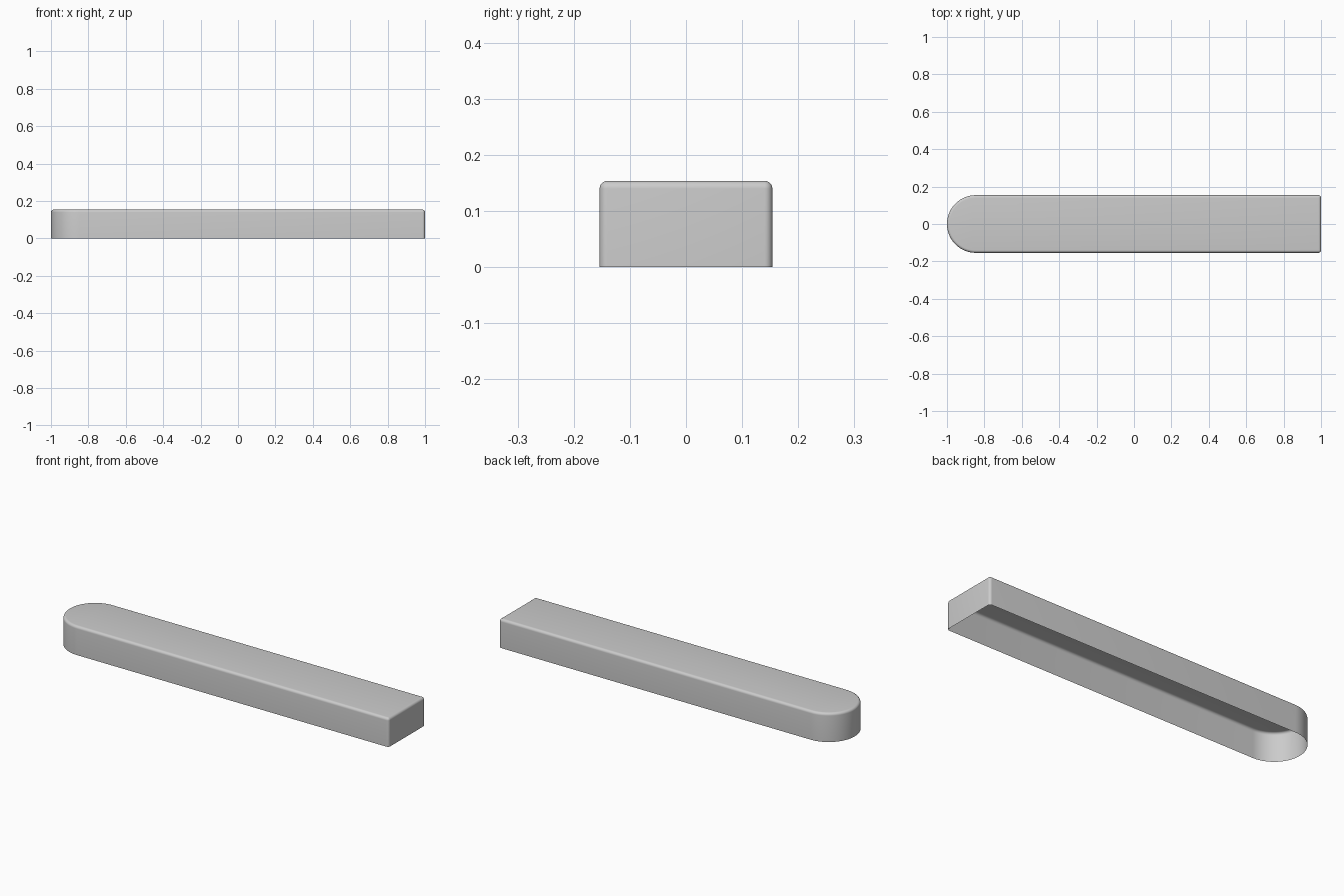
import bpy, bmesh
from math import sin, cos, pi

if "Cube" in bpy.data.objects:
    bpy.data.objects.remove(bpy.data.objects["Cube"])

R = 0.154      # half width, also the round end's radius
H = 0.154      # height
F = 0.014      # fillet radius
ARC, CORNER, FILLET = 48, 6, 6


def arc(cx, cy, radius, start, end, n):
    return [(cx + radius * cos(start + (end - start) * i / n),
             cy + radius * sin(start + (end - start) * i / n)) for i in range(n + 1)]


def outline(d):
    """Plan outline: inner core grown outward by d."""
    pts = arc(1 - F, -(R - F), d, -pi / 2, 0, CORNER)
    pts += arc(1 - F, R - F, d, 0, pi / 2, CORNER)
    pts += arc(-1 + R, 0, R - F + d, pi / 2, 3 * pi / 2, ARC)
    return pts


# Side profile: wall from the open bottom, then the rounded top edge
profile = [(F, 0)]
profile += [(F * cos(a), H - F + F * sin(a))
            for a in (pi / 2 * i / FILLET for i in range(FILLET + 1))]
profile[-1] = (0, H)

bm = bmesh.new()
rings = [[bm.verts.new((x, y, z)) for x, y in outline(d)] for d, z in profile]
n = len(rings[0])
for low, high in zip(rings, rings[1:]):
    for i in range(n):
        j = (i + 1) % n
        bm.faces.new((low[i], low[j], high[j], high[i]))
bm.faces.new(rings[-1])   # flat top; underside stays open
bmesh.ops.remove_doubles(bm, verts=bm.verts, dist=1e-5)
mesh = bpy.data.meshes.new("hollow_bar")
bm.to_mesh(mesh)
bm.free()

# Hollow bar, one end round and one end square
bar = bpy.data.objects.new("hollow_bar", mesh)
bpy.context.collection.objects.link(bar)
bpy.context.view_layer.objects.active = bar
bar.select_set(True)
bpy.ops.object.shade_smooth_by_angle(angle=pi / 6)
